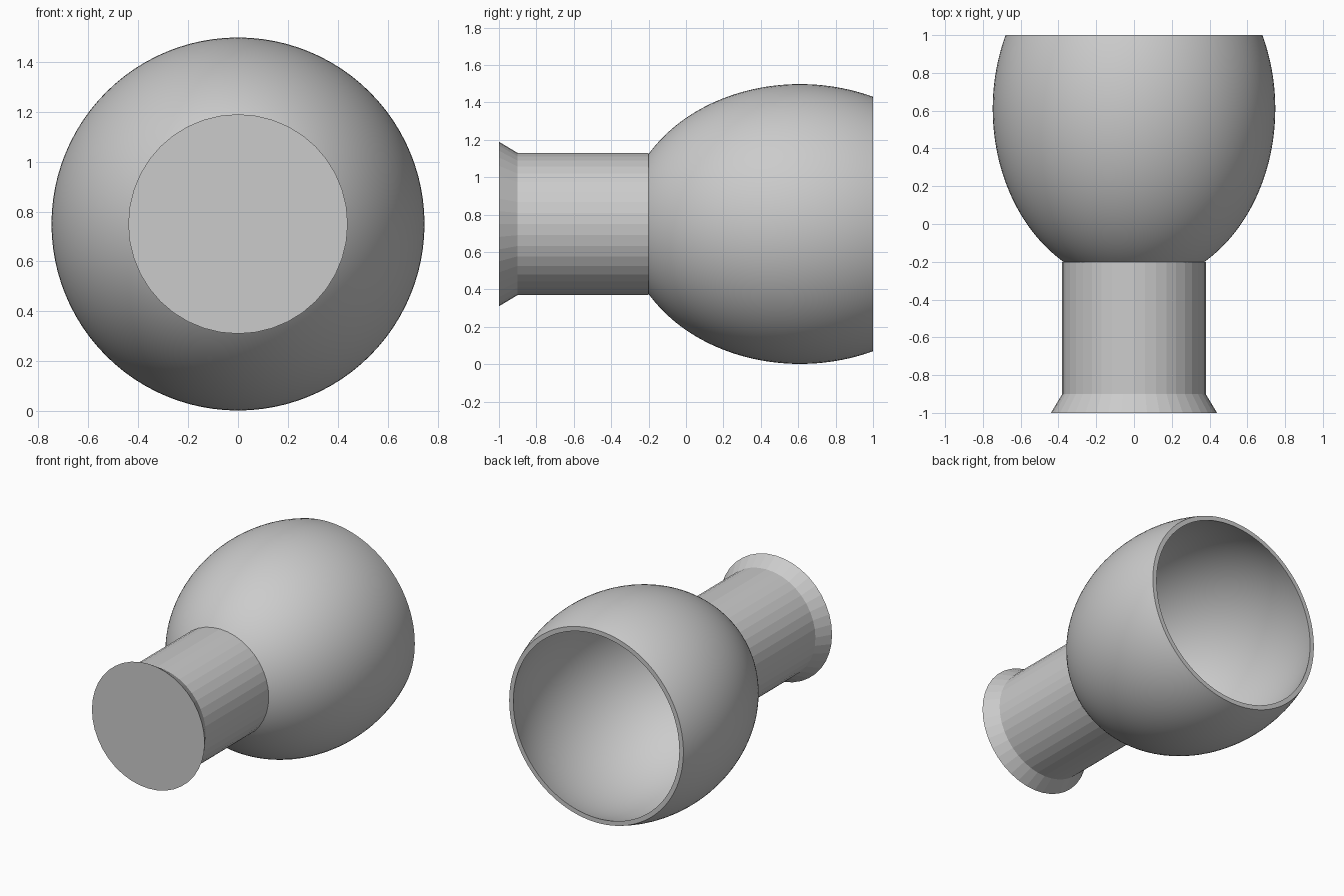
import bpy
import math

if "Cube" in bpy.data.objects:
    bpy.data.objects.remove(bpy.data.objects["Cube"], do_unlink=True)

CENTRE_Z = 0.75

grey = bpy.data.materials.new("plain grey")
grey.use_nodes = True
grey.diffuse_color = (0.6, 0.6, 0.6, 1)
grey.node_tree.nodes["Principled BSDF"].inputs["Base Color"].default_value = (0.6, 0.6, 0.6, 1)


def revolve(name, profile, sides, smooth):
    """Spin (y, radius) points about the long axis; end points of radius 0 close it."""
    verts, rings = [], []
    for y, r in profile:
        count = 1 if r < 1e-5 else sides
        rings.append([len(verts) + i for i in range(count)])
        for i in range(count):
            a = math.tau * i / sides
            verts.append((r * math.cos(a), y, CENTRE_Z + r * math.sin(a)))
    faces = []
    for p, q in zip(rings, rings[1:]):
        for i in range(sides):
            j = (i + 1) % sides
            corners = [p[i % len(p)], p[j % len(p)], q[j % len(q)], q[i % len(q)]]
            faces.append(list(dict.fromkeys(corners)))
    mesh = bpy.data.meshes.new(name)
    mesh.from_pydata(verts, [], faces)
    mesh.materials.append(grey)
    obj = bpy.data.objects.new(name, mesh)
    bpy.context.collection.objects.link(obj)
    bpy.ops.object.select_all(action="DESELECT")
    obj.select_set(True)
    bpy.context.view_layer.objects.active = obj
    if smooth:
        bpy.ops.object.shade_smooth_by_angle(angle=math.radians(30))
    return obj


def ellipse(length, radius, start, end, steps=40):
    """Profile of an ellipsoid between two y values, evenly spaced by angle."""
    centre = 0.61
    a0 = math.acos(max(-1, (start - centre) / length))
    a1 = math.acos(max(-1, (end - centre) / length))
    angles = [a0 + (a1 - a0) * i / steps for i in range(steps + 1)]
    return [(centre + length * math.cos(a), radius * math.sin(a)) for a in angles]


# Hollow bowl: outer shell, flat rim, then the closed inner shell
outer = ellipse(0.935, 0.748, -0.2, 1.0)
inner = ellipse(0.905, 0.718, 1.0, 0.61 - 0.905)
revolve("bowl", outer + inner, 96, True)

# Faceted neck with a flared, capped foot
revolve("neck", [(-1, 0), (-1, 0.44), (-0.9, 0.38), (-0.2, 0.38)], 40, False)
